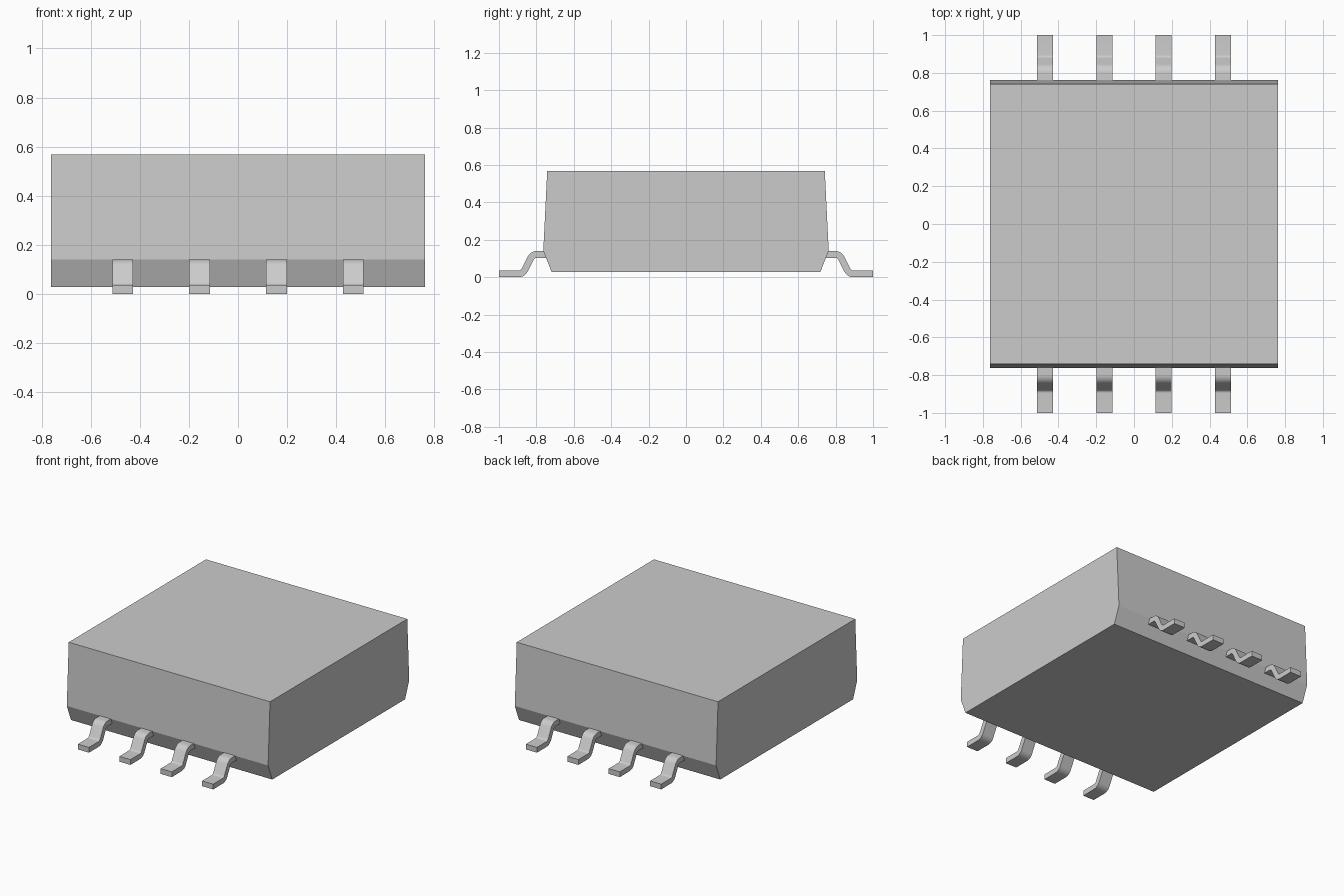
import bpy, bmesh, math
from mathutils import Vector

cube = bpy.data.objects.get("Cube")
if cube:
    bpy.data.objects.remove(cube, do_unlink=True)

# One plain grey for package and leads
grey = bpy.data.materials.new("plain grey")
grey.use_nodes = True
COLOUR = (0.6, 0.6, 0.6, 1)
grey.diffuse_color = COLOUR
grey.node_tree.nodes["Principled BSDF"].inputs["Base Color"].default_value = COLOUR


def extrude_profile(name, profile, x0, x1, smooth=False):
    """Extrude a closed (y, z) outline along x."""
    bm = bmesh.new()
    face = bm.faces.new([bm.verts.new((x0, y, z)) for y, z in profile])
    out = bmesh.ops.extrude_face_region(bm, geom=[face])["geom"]
    verts = [v for v in out if isinstance(v, bmesh.types.BMVert)]
    bmesh.ops.translate(bm, verts=verts, vec=(x1 - x0, 0, 0))
    bmesh.ops.recalc_face_normals(bm, faces=bm.faces)
    mesh = bpy.data.meshes.new(name)
    bm.to_mesh(mesh)
    bm.free()
    mesh.materials.append(grey)
    obj = bpy.data.objects.new(name, mesh)
    bpy.context.collection.objects.link(obj)
    if smooth:
        bpy.ops.object.select_all(action='DESELECT')
        obj.select_set(True)
        bpy.context.view_layer.objects.active = obj
        bpy.ops.object.shade_smooth_by_angle(angle=math.radians(30))
    return obj


def bent_strip(path, radius, thickness, steps=6):
    """Outline of a strip following a path with rounded bends."""
    pts = [Vector(p) for p in path]
    dirs = [(b - a).normalized() for a, b in zip(pts, pts[1:])]
    samples = [(pts[0], dirs[0])]
    for corner, d0, d1 in zip(pts[1:-1], dirs, dirs[1:]):
        turn = math.atan2(d0.x * d1.y - d0.y * d1.x, d0.dot(d1))
        start = corner - d0 * radius * math.tan(abs(turn) / 2)
        side = math.copysign(1, turn)
        centre = start + Vector((-d0.y, d0.x)) * side * radius
        a0 = math.atan2(d0.y, d0.x)
        for i in range(steps + 1):
            a = a0 + turn * i / steps
            d = Vector((math.cos(a), math.sin(a)))
            samples.append((centre - Vector((-d.y, d.x)) * side * radius, d))
    samples.append((pts[-1], dirs[-1]))
    off = [Vector((-d.y, d.x)) * thickness / 2 for _, d in samples]
    upper = [p + o for (p, _), o in zip(samples, off)]
    lower = [p - o for (p, _), o in zip(samples, off)]
    return [tuple(p) for p in upper + lower[::-1]]


# Package body: drafted upper walls and a chamfered lower edge
half = [(0.718, 0.027), (0.763, 0.14), (0.742, 0.568)]
body = half + [(-y, z) for y, z in reversed(half)]
extrude_profile("package_body", body, -0.762, 0.762)

# Gull-wing leads, four on each long side
T = 0.036
lead = bent_strip([(0.72, 0.14 - T / 2), (0.82, 0.14 - T / 2),
                   (0.873, T / 2), (1.0, T / 2)], 0.036, T)
for side, sign in (("back", 1), ("front", -1)):
    outline = [(y * sign, z) for y, z in lead]
    for i in range(4):
        x = (i - 1.5) * 0.3135
        extrude_profile(f"{side}_lead_{i + 1}", outline, x - 0.042, x + 0.042, True)
